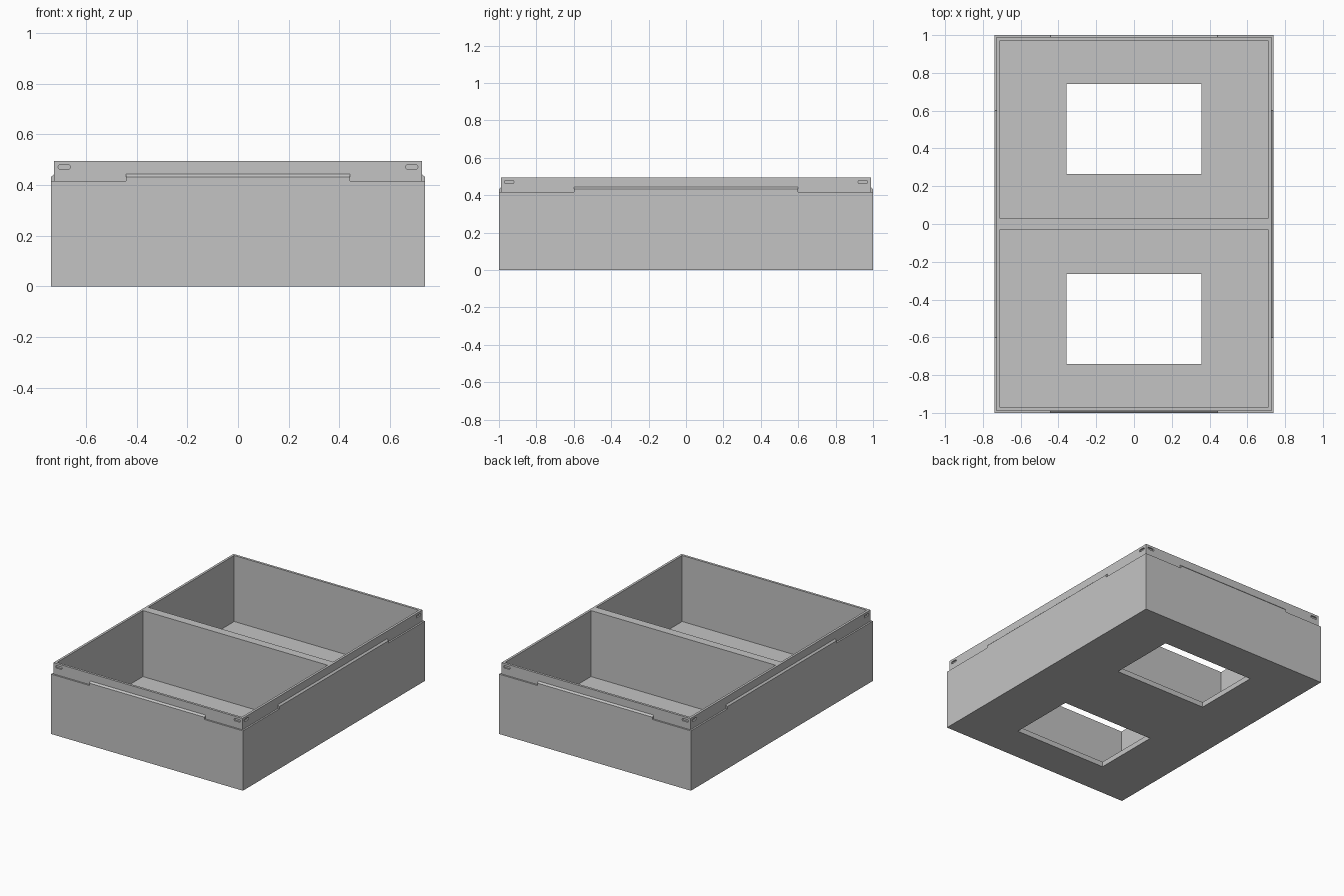
import bpy, bmesh
from mathutils import Matrix, Vector

cube = bpy.data.objects.get("Cube")
if cube:
    bpy.data.objects.remove(cube, do_unlink=True)

HX, HY = 0.738, 1.0          # outer half sizes
LEDGE, TOP = 0.416, 0.495    # shoulder height, rim height
STEP, WALL = 0.016, 0.012    # rim setback, rim thickness
FLOOR, DIVIDER = 0.036, 0.03

grey = bpy.data.materials.new("light grey")
grey.use_nodes = True
colour = (0.55, 0.55, 0.55, 1)
grey.diffuse_color = colour
grey.node_tree.nodes["Principled BSDF"].inputs["Base Color"].default_value = colour


def add_object(name, bm):
    bmesh.ops.recalc_face_normals(bm, faces=bm.faces)
    mesh = bpy.data.meshes.new(name)
    bm.to_mesh(mesh)
    bm.free()
    mesh.materials.append(grey)
    obj = bpy.data.objects.new(name, mesh)
    bpy.context.scene.collection.objects.link(obj)
    return obj


def add_box(name, low, high):
    low, high = Vector(low), Vector(high)
    bm = bmesh.new()
    bmesh.ops.create_cube(bm, size=1, matrix=Matrix.Translation((low + high) / 2)
                          @ Matrix.Diagonal((*(high - low), 1)))
    return add_object(name, bm)


def cut(target, cutter):
    cutter.hide_render = True
    mod = target.modifiers.new("cut", 'BOOLEAN')
    mod.operation, mod.solver, mod.object = 'DIFFERENCE', 'EXACT', cutter
    bpy.context.view_layer.objects.active = target
    bpy.ops.object.modifier_apply(modifier=mod.name)
    bpy.data.objects.remove(cutter, do_unlink=True)


def extrude_profile(name, points, direction):
    bm = bmesh.new()
    face = bm.faces.new([bm.verts.new(p) for p in points])
    new = bmesh.ops.extrude_face_region(bm, geom=[face])["geom"]
    verts = [v for v in new if isinstance(v, bmesh.types.BMVert)]
    bmesh.ops.translate(bm, verts=verts, vec=direction)
    return add_object(name, bm)


# Case: solid block with a stepped rim on top
bm = bmesh.new()
bmesh.ops.create_cube(bm, size=1, matrix=Matrix.Translation((0, 0, LEDGE / 2))
                      @ Matrix.Diagonal((2 * HX, 2 * HY, LEDGE, 1)))
top = max(bm.faces, key=lambda f: f.calc_center_median().z)
bmesh.ops.inset_region(bm, faces=[top], thickness=STEP)
new = bmesh.ops.extrude_face_region(bm, geom=[top])["geom"]
bmesh.ops.translate(bm, verts=[v for v in new if isinstance(v, bmesh.types.BMVert)],
                    vec=(0, 0, TOP - LEDGE))
bmesh.ops.delete(bm, geom=[top], context='FACES_ONLY') if top.is_valid else None
case = add_object("case", bm)

# Two compartments, each with a window through the floor
inner_x, inner_y = HX - STEP - WALL, HY - STEP - WALL
for side in (-1, 1):
    ys = sorted((side * DIVIDER, side * inner_y))
    cut(case, add_box("compartment_cutter", (-inner_x, ys[0], FLOOR), (inner_x, ys[1], 0.6)))
    ys = sorted((side * 0.264, side * 0.742))
    cut(case, add_box("window_cutter", (-0.357, ys[0], -0.1), (0.357, ys[1], 0.1)))


# Each wall: centre of its outer face, half length of its tab, slot position
def wall_matrix(normal, distance):
    n = Vector(normal)
    along = Vector((0, 0, 1)).cross(n)
    m = Matrix((along, n, (0, 0, 1))).transposed().to_4x4()
    return Matrix.Translation(n * distance) @ m


walls = [("front", (0, -1, 0), HY, 0.443, 0.686), ("back", (0, 1, 0), HY, 0.443, 0.686),
         ("left", (1, 0, 0), HX, 0.6, 0.945), ("right", (-1, 0, 0), HX, 0.6, 0.945)]
SLOT = [(-0.025, 0), (-0.021, 0.008), (0.021, 0.008),
        (0.025, 0), (0.021, -0.008), (-0.021, -0.008)]
for name, normal, distance, half, slot_at in walls:
    m = wall_matrix(normal, distance)
    # Locating tab: upright edge with a sloping top leaning on the rim
    tab = [(-half, -STEP, LEDGE), (-half, 0, LEDGE), (-half, 0, 0.432), (-half, -STEP, 0.447)]
    extrude_profile(name + "_tab", [m @ Vector(p) for p in tab],
                    m.to_3x3() @ Vector((2 * half, 0, 0)))
    # Shallow slots near both ends of the rim
    for side in (-1, 1):
        points = [m @ Vector((side * slot_at + x, 0, 0.471 + z)) for x, z in SLOT]
        cut(case, extrude_profile("slot_cutter", points,
                                  m.to_3x3() @ Vector((0, -STEP - 0.006, 0))))
